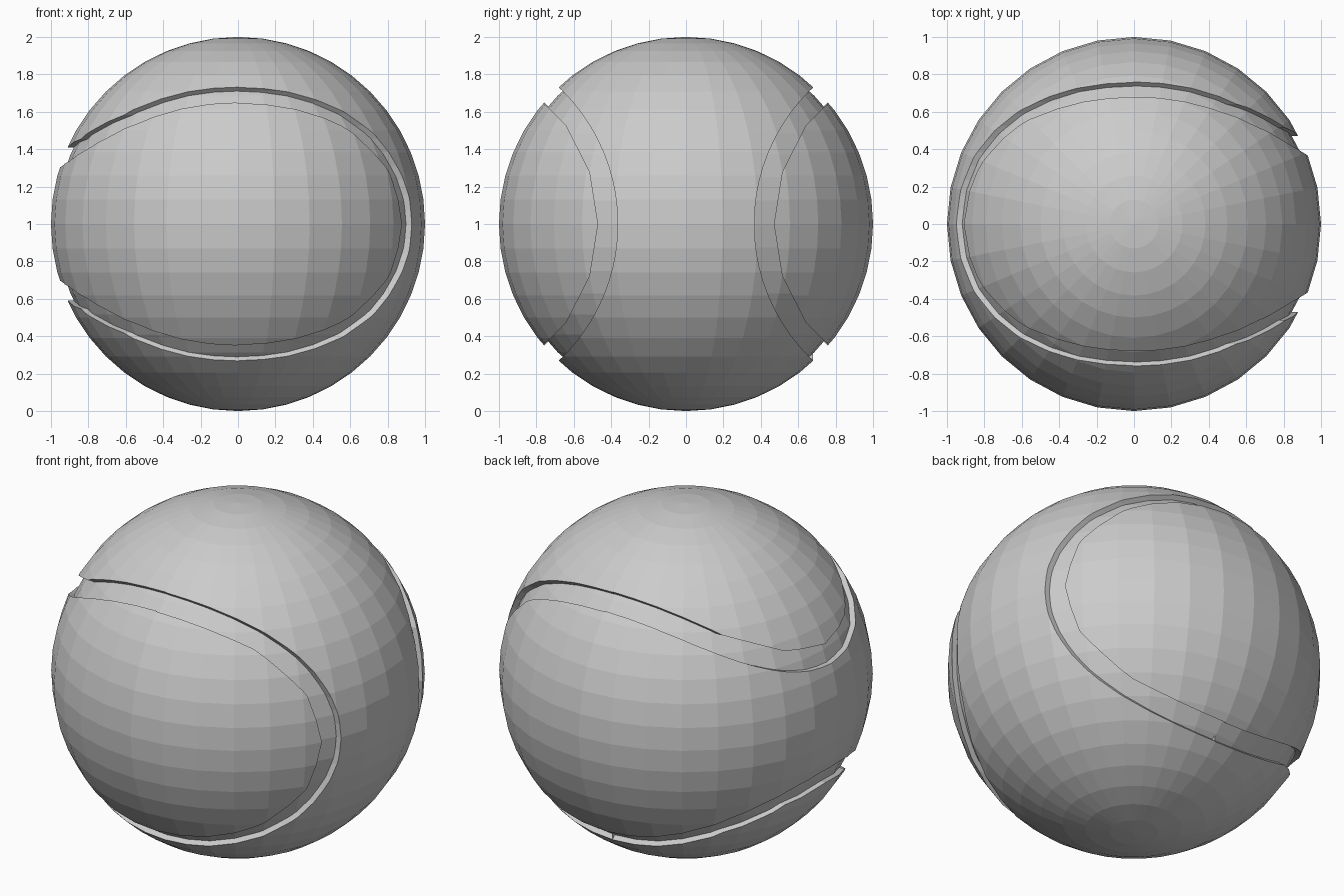
import bpy, math
from mathutils import Matrix

if "Cube" in bpy.data.objects:
    bpy.data.objects.remove(bpy.data.objects["Cube"])

CENTRE = Matrix.Translation((0, 0, 1))


def uv_ball(name, radius):
    bpy.ops.mesh.primitive_uv_sphere_add(segments=32, ring_count=24, radius=radius, location=(0, 0, 1))
    bpy.context.object.name = name
    return bpy.context.object


def x_cylinder(name, radius, sides, y, z, x0, x1):
    """Cylinder along x with a corner pointing at the ball's centre."""
    bpy.ops.mesh.primitive_cylinder_add(vertices=sides, radius=radius, depth=x1 - x0)
    ob = bpy.context.object
    ob.name = name
    # local circle starts on a corner along +y; turn it to face the ball axis
    turn = math.atan2(-z, -y)
    ob.data.transform(CENTRE @ Matrix.Translation(((x0 + x1) / 2, y, z))
                      @ Matrix.Rotation(turn, 4, 'X') @ Matrix.Rotation(math.pi / 2, 4, 'Y'))
    return ob


def subtract(target, tool):
    mod = target.modifiers.new("cut", 'BOOLEAN')
    mod.operation = 'DIFFERENCE'
    mod.solver = 'EXACT'
    mod.object = tool
    dg = bpy.context.evaluated_depsgraph_get()
    mesh = bpy.data.meshes.new_from_object(target.evaluated_get(dg))
    target.modifiers.clear()
    target.data = mesh


def remove(ob):
    bpy.data.objects.remove(ob, do_unlink=True)


# Ball body, plus a smaller ball that forms the groove floor
ball = uv_ball("ball", 1.0)
core = uv_ball("groove_floor_helper", 0.97)

# Seam groove: curved strips facing front/back on +x and top/bottom on -x
for s in (-1, 1):
    for y, z, x0, x1 in ((1.37 * s, 0, -0.005, 1.2), (0, 1.31 * s, -1.2, 0.005)):
        ring = x_cylinder("groove_cutter", 1.005, 80, y, z, x0, x1)
        hole = x_cylinder("groove_inner_helper", 0.90, 20, y, z, x0 - 0.1, x1 + 0.1)
        subtract(ring, hole)
        subtract(ring, core)
        subtract(ball, ring)
        remove(hole)
        remove(ring)
remove(core)

# Flat facets
for p in ball.data.polygons:
    p.use_smooth = False
